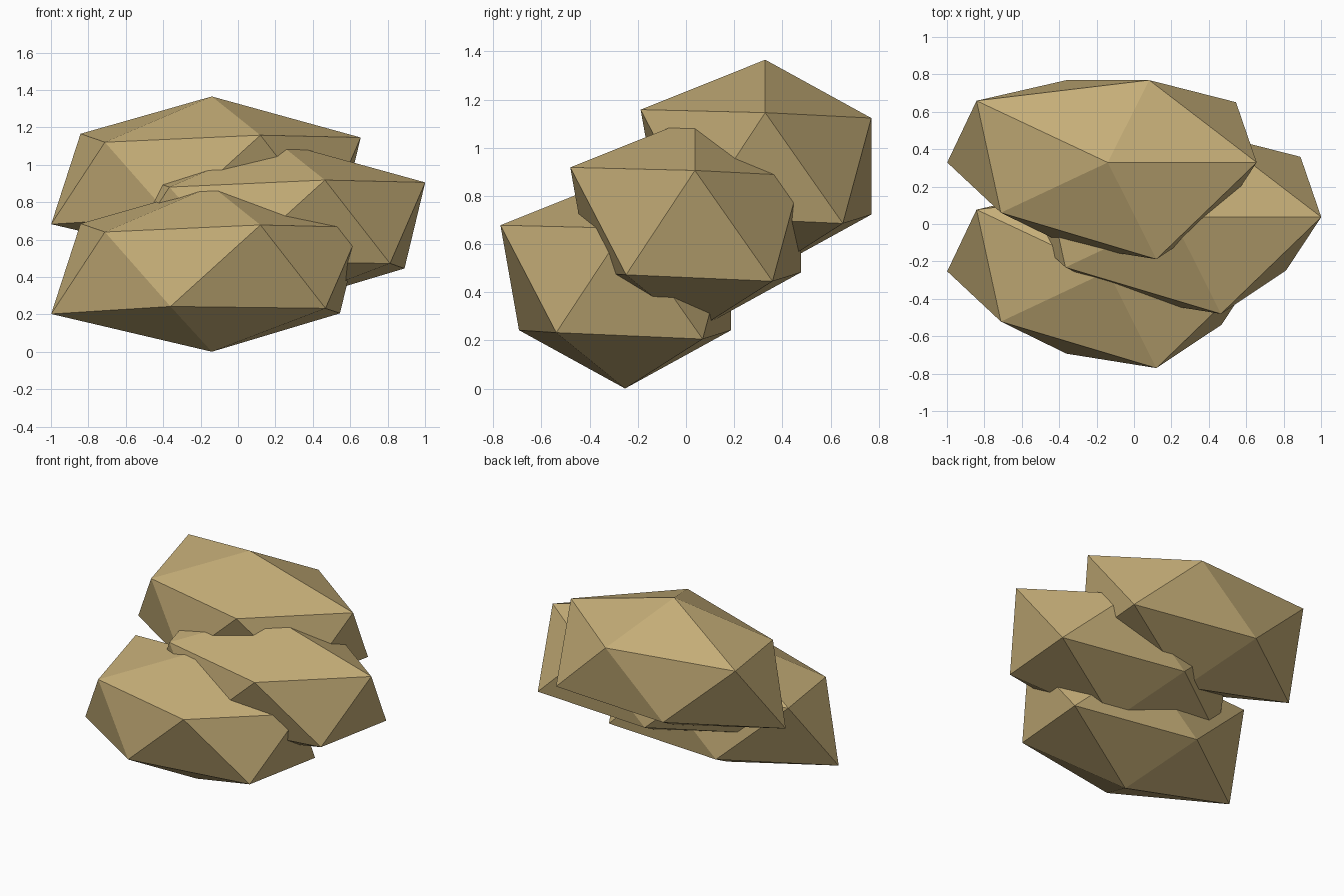
import bpy, bmesh, math
from mathutils import Vector

cube = bpy.data.objects.get("Cube")
if cube:
    bpy.data.objects.remove(cube, do_unlink=True)

# Sandstone material
sand = bpy.data.materials.new("sandstone")
sand.use_nodes = True
sand.diffuse_color = (0.57, 0.43, 0.19, 1)
sand.node_tree.nodes["Principled BSDF"].inputs["Base Color"].default_value = sand.diffuse_color

SIZE = Vector((1.0, 0.647, 0.56))
LOWER = (0.84, 0.80, 0.96, 0.80, 0.947)   # bumpiness of each corner
UPPER = (0.94, 0.79, 0.97, 0.80, 0.89)
POLE = 0.79


def rock_mesh():
    """Squashed twenty-sided rock with each corner pushed in or out."""
    bm = bmesh.new()

    def corner(direction, bump):
        return bm.verts.new(direction * SIZE * bump)

    def ring(start, height, bumps):
        radius = math.sqrt(1 - height * height)
        out = []
        for i, bump in enumerate(bumps):
            a = math.radians(start - 72 * i)
            out.append(corner(Vector((radius * math.cos(a), radius * math.sin(a), height)), bump))
        return out

    h = 1 / math.sqrt(5)
    bottom = corner(Vector((0, 0, -1)), POLE)
    top = corner(Vector((0, 0, 1)), POLE)
    low = ring(-36, -h, LOWER)
    high = ring(-72, h, UPPER)
    for i in range(5):
        j = (i + 1) % 5
        bm.faces.new((bottom, low[i], low[j]))
        bm.faces.new((low[i], high[i], low[j]))
        bm.faces.new((high[i], high[j], low[j]))
        bm.faces.new((top, high[j], high[i]))
    bmesh.ops.recalc_face_normals(bm, faces=bm.faces)
    mesh = bpy.data.meshes.new("rock")
    bm.to_mesh(mesh)
    bm.free()
    mesh.materials.append(sand)
    return mesh


# Three staggered copies of the rock
mesh = rock_mesh()
for name, place in (("lower_rock", (-0.14, -0.253, 0.443)),
                    ("middle_rock", (0.205, 0.037, 0.683)),
                    ("upper_rock", (-0.14, 0.329, 0.923))):
    rock = bpy.data.objects.new(name, mesh)
    rock.location = place
    bpy.context.collection.objects.link(rock)
